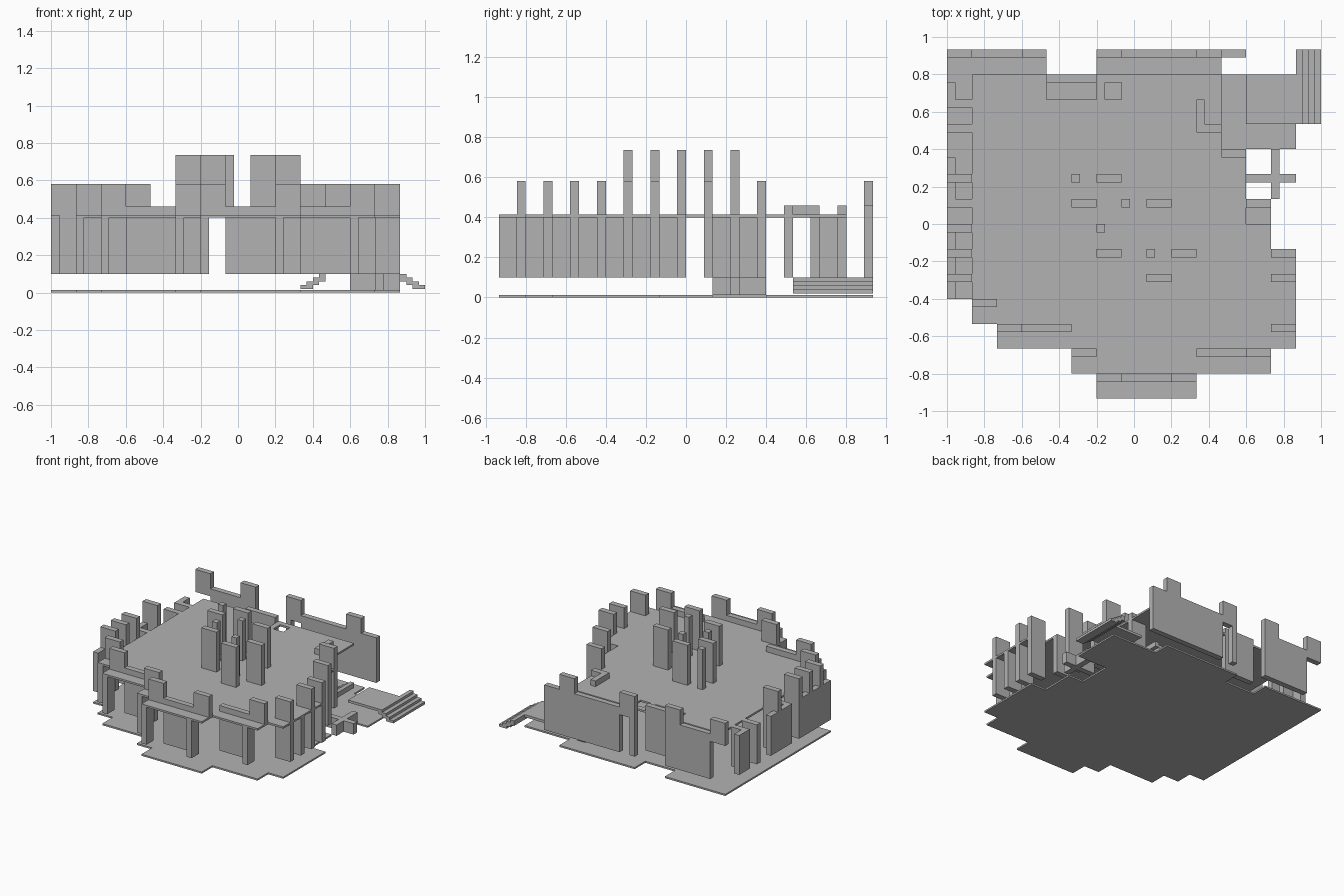
import bpy
import bmesh

old = bpy.data.objects.get("Cube")
if old:
    bpy.data.objects.remove(old, do_unlink=True)

# Plan grid: 15 by 14 cells, panels a third of a cell thick
CELL = 2 / 15
THICK = 1 / 3
GROUND, WALL_BOTTOM, WALL_TOP, FLOOR_TOP = 0.013, 0.1, 0.4, 0.415
LOW_TOP, MERLON_TOP, TOWER_TOP = 0.46, 0.58, 0.735

stone = bpy.data.materials.new("grey stone")
stone.use_nodes = True
colour = (0.45, 0.45, 0.45, 1)
stone.diffuse_color = colour
stone.node_tree.nodes["Principled BSDF"].inputs["Base Color"].default_value = colour


def plan_point(column, row):
    return (column - 7.5) * CELL, (row - 7) * CELL


def prism(name, outline, bottom, top):
    """Extrude a plan outline, given in cells, between two heights."""
    bm = bmesh.new()
    verts = [bm.verts.new((*plan_point(*corner), bottom)) for corner in outline]
    face = bm.faces.new(verts)
    result = bmesh.ops.extrude_face_region(bm, geom=[face])
    for item in result["geom"]:
        if isinstance(item, bmesh.types.BMVert):
            item.co.z = top
    bmesh.ops.recalc_face_normals(bm, faces=bm.faces)
    mesh = bpy.data.meshes.new(name)
    bm.to_mesh(mesh)
    bm.free()
    mesh.materials.append(stone)
    obj = bpy.data.objects.new(name, mesh)
    bpy.context.collection.objects.link(obj)
    return obj


def block(name, left, right, front, back, bottom, top):
    outline = [(left, front), (right, front), (right, back), (left, back)]
    return prism(name, outline, bottom, top)


def panel(name, left, right, row, bottom, top):
    """Thin panel running across, just in front of a grid row."""
    return block(name, left, right, row - THICK, row, bottom, top)


def side_panel(name, column, front, back, bottom, top):
    """Thin panel running front to back, just right of a grid column."""
    return block(name, column, column + THICK, front, back, bottom, top)


# Ground slab and upper floor share the stepped front outline
front_steps = [(1, 4), (1, 3), (2, 3), (2, 2), (5, 2), (5, 1), (6, 1), (6, 0),
               (10, 0), (10, 1), (13, 1), (13, 2), (14, 2), (14, 6), (13, 6)]
ground_back = [(13, 8), (12, 8), (12, 10), (14, 10), (14, 13), (11, 13), (11, 14),
               (6, 14), (6, 13), (4, 13), (4, 14), (0, 14), (0, 4)]
prism("ground_slab", front_steps + ground_back, 0, GROUND)

hole_left, hole_right = 6 + THICK, 7
floor_back = [(13, 7), (12, 7), (12, 10), (11, 10), (11, 13), (hole_right, 13),
              (hole_right, 12), (hole_left, 12), (hole_left, 13), (6, 13),
              (6, 12), (4, 12), (4, 13), (1, 13)]
prism("upper_floor", front_steps + floor_back, WALL_TOP, FLOOR_TOP)
panel("floor_hole_edge", hole_left, hole_right, 13, WALL_TOP, FLOOR_TOP)

# Long outer walls: left column, right column, row
walls = [(1, 4, 14), (7, 12, 14), (4, 6, 13),
         (3, 5, 3), (7, 9, 1), (10, 12, 2)]
for left, right, row in walls:
    panel("outer_wall", left, right, row, WALL_BOTTOM, WALL_TOP)
    panel("low_parapet", left, right, row, WALL_TOP, LOW_TOP)
panel("back_wall_pillar", 6, 6 + THICK, 14, WALL_BOTTOM, WALL_TOP)

# Buttress panels around the left and right sides
for row in (5, 6, 7, 8, 9, 11, 12):
    panel("left_buttress", 0, 1, row, WALL_BOTTOM, FLOOR_TOP)
for row in (3, 4, 5, 6):
    panel("right_buttress", 13, 14, row, WALL_BOTTOM, WALL_TOP)
for row in (7, 8):
    panel("right_buttress", 12, 13, row, WALL_BOTTOM, FLOOR_TOP)
for row in (9, 10, 11):
    left = 10 if row == 11 else 11
    panel("stair_wall", left, left + 1, row, WALL_BOTTOM, WALL_TOP)

# Walls and piers running front to back
for column, front, back in [(0, 12, 13), (0, 8, 10), (0, 4, 7), (1, 3, 4),
                            (2, 2, 3), (5, 1, 2), (6, 0, 1)]:
    side_panel("side_wall", column, front, back - THICK, WALL_BOTTOM, FLOOR_TOP)
for column, front in [(9, 0), (12, 1)]:
    side_panel("front_pier", column, front, front + 1 - THICK, WALL_BOTTOM, WALL_TOP)

# Merlons, one cell wide: row -> columns
merlons = {14: (0, 3, 6, 10), 10: (11,), 9: (0,), 8: (12,), 7: (0,), 6: (0, 13),
           5: (0, 13), 4: (1,), 3: (2, 13), 2: (5, 12), 1: (6, 9)}
for row, columns in merlons.items():
    for column in columns:
        panel("merlon", column, column + 1, row, WALL_TOP, MERLON_TOP)

# Low corner parapet by the stair opening
side_panel("corner_parapet", 10, 11, 12, FLOOR_TOP, LOW_TOP)
panel("corner_parapet", 10, 11, 11, FLOOR_TOP, LOW_TOP)

# Tall central tower: wide panels and narrow posts
for column, row in [(6, 9), (5, 8), (8, 8), (6, 6), (9, 6), (8, 5)]:
    panel("tower_panel", column, column + 1, row, FLOOR_TOP, TOWER_TOP)
for column, row in [(5, 9), (7, 8), (6, 7), (8, 6)]:
    panel("tower_post", column, column + THICK, row, FLOOR_TOP, TOWER_TOP)

# Low crossing walls beside the entrance
panel("crossing_wall", 12, 14, 9, GROUND, WALL_BOTTOM)
side_panel("crossing_wall", 13, 8, 10, GROUND, WALL_BOTTOM)

# Entrance landing and two flights of steps
block("landing", 12, 14, 11, 13, WALL_BOTTOM - 0.02, WALL_BOTTOM)
STEPS = 4
rise = (WALL_BOTTOM - 0.02) / STEPS
for step in range(STEPS):
    top = WALL_BOTTOM - step * rise
    bottom = max(0.02, top - 2 * rise)
    near, far = step / STEPS, (step + 1) / STEPS
    block("outer_step", 14 + near, 14 + far, 11, 14, bottom, top)
    block("inner_step", 11 - far, 11 - near, 11, 13, bottom, top)
